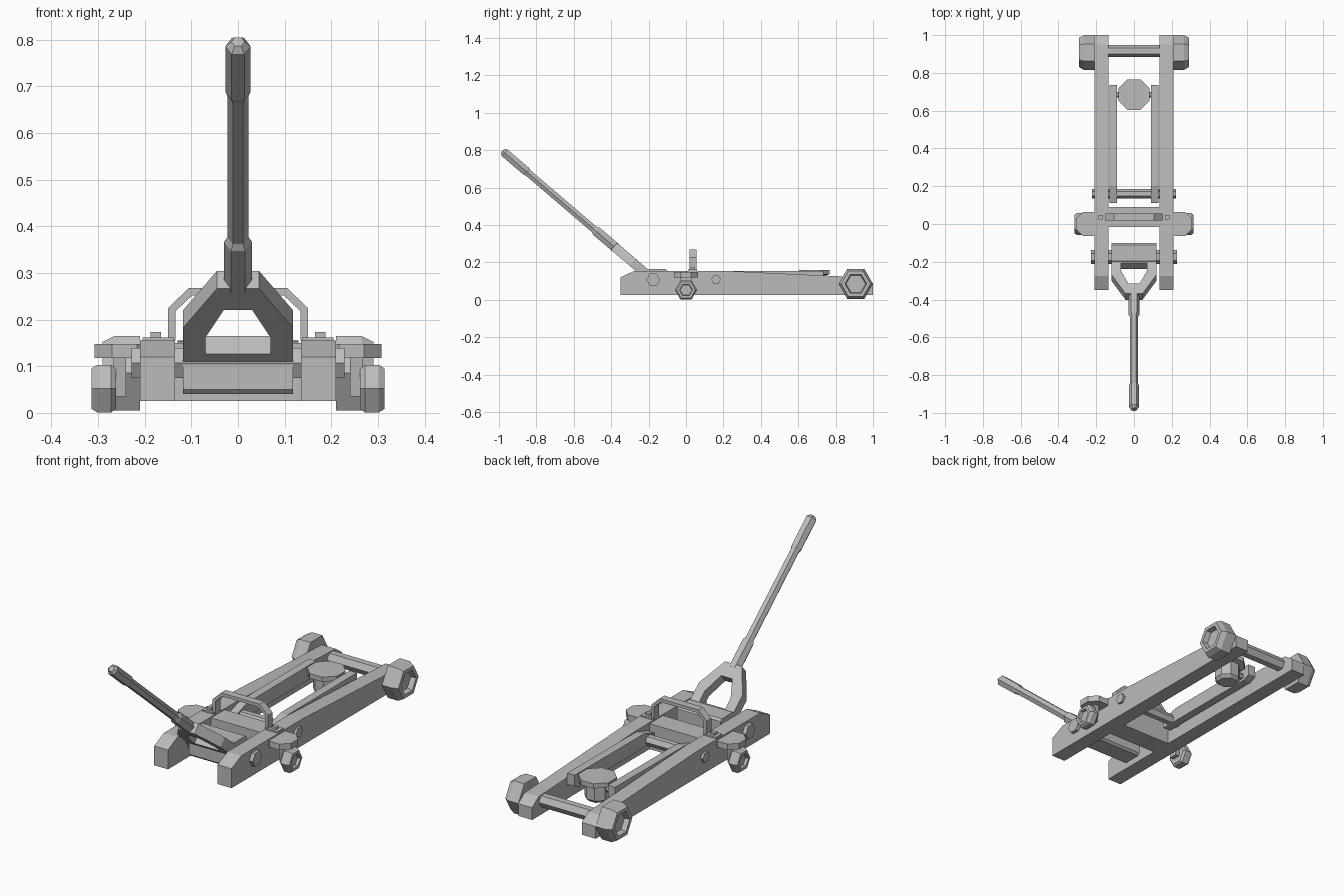
import bpy, bmesh, math
from mathutils import Vector

cube = bpy.data.objects.get("Cube")
if cube:
    bpy.data.objects.remove(cube, do_unlink=True)

steel = bpy.data.materials.new("grey steel")
steel.use_nodes = True
GREY = (0.5, 0.5, 0.5, 1)
steel.diffuse_color = GREY
steel.node_tree.nodes["Principled BSDF"].inputs["Base Color"].default_value = GREY

X, Y, Z = Vector((1, 0, 0)), Vector((0, 1, 0)), Vector((0, 0, 1))


def loft(name, rings, closed=False):
    """Skin a list of equal-sized point rings; cap the ends unless closed."""
    bm = bmesh.new()
    loops = [[bm.verts.new(p) for p in ring] for ring in rings]
    n = len(loops[0])
    pairs = list(zip(loops, loops[1:]))
    if closed:
        pairs.append((loops[-1], loops[0]))
    else:
        bm.faces.new(loops[0])
        bm.faces.new(loops[-1])
    for a, b in pairs:
        for i in range(n):
            j = (i + 1) % n
            bm.faces.new((a[i], a[j], b[j], b[i]))
    bmesh.ops.recalc_face_normals(bm, faces=bm.faces)
    mesh = bpy.data.meshes.new(name)
    bm.to_mesh(mesh)
    bm.free()
    mesh.materials.append(steel)
    ob = bpy.data.objects.new(name, mesh)
    bpy.context.collection.objects.link(ob)
    return ob


def prism(name, pts, e1, e2, e3, lo, hi):
    """Extrude a profile in the e1/e2 plane along e3."""
    return loft(name, [[e1 * a + e2 * b + e3 * d for a, b in pts] for d in (lo, hi)])


def turned(name, origin, axis, e1, stations, sides=6, phase=0.0):
    """Faceted turned part from (distance, radius) stations along an axis."""
    origin, e2 = Vector(origin), axis.cross(e1)
    rings = []
    for d, r in stations:
        angles = [phase + math.tau * i / sides for i in range(sides)]
        rings.append([origin + axis * d + (e1 * math.cos(t) + e2 * math.sin(t)) * r
                      for t in angles])
    return loft(name, rings)


def box(name, x, y, z):
    pts = [(x[0], y[0]), (x[1], y[0]), (x[1], y[1]), (x[0], y[1])]
    return prism(name, pts, X, Y, Z, *z)


RAIL = [(-.35, .025), (-.35, .12), (-.275, .155), (.2, .155), (.83, .125),
        (.95, .12), (1, .085), (1, .025)]
ARM = [(.11, .085), (.11, .125), (.2, .153), (.735, .155), (.735, .1), (.7, .085)]

# Parts on both sides
for s, side in ((1, "left"), (-1, "right")):
    out = X * s
    prism("side_rail_" + side, RAIL, Y, Z, out, .135, .21)
    prism("lift_arm_" + side, ARM, Y, Z, out, .09, .13)
    turned("saddle_pin_" + side, (0, .685, .11), out, Y, [(.05, .015), (.1, .015)])
    # Large rear wheel with a recessed hub
    turned("rear_wheel_" + side, (0, .908, .085), out, Y,
           [(.21, .092), (.265, .092), (.29, .078), (.29, .058), (.265, .052)])
    # Front caster: round plate, fork and small wheel
    turned("caster_plate_" + side, (s * .243, 0, .118), Z, X,
           [(0, .07), (.03, .07)], 8, math.pi / 8)
    prism("caster_fork_" + side, [(-.03, .12), (-.02, .035), (.02, .035), (.03, .12)],
          Y, Z, out, .24, .267)
    turned("caster_wheel_" + side, (0, 0, .052), out, Y,
           [(.262, .05), (.272, .059), (.302, .059), (.314, .05), (.314, .035), (.3, .032)])
    # Carry handle foot and bolt
    box("handle_foot_" + side, sorted((s * .138, s * .205)), (.012, .06), (.15, .162))
    box("foot_bolt_" + side, sorted((s * .165, s * .188)), (.025, .047), (.16, .173))

# Parts between the rails
box("cross_member", (-.136, .136), (-.015, .09), (.025, .15))
turned("rear_axle", (0, .915, .09), X, Y, [(-.22, .032), (.22, .032)])
turned("lift_pin", (0, .16, .108), X, Y, [(-.222, .026), (.222, .026)])
turned("yoke_pin", (0, -.175, .107), X, Y, [(-.228, .037), (.228, .037)])
turned("saddle", (0, .685, 0), Z, X,
       [(.045, .045), (.06, .06), (.13, .06), (.135, .088), (.158, .088)], 8, math.pi / 8)

# Carry handle arch
half = [(.15, .155), (.15, .225), (.105, .268)]
inner = [(.098, .252), (.134, .218), (.134, .155)]
left = [(-x, z) for x, z in half]
right_inner = [(-x, z) for x, z in inner]
arch = left + half[::-1] + inner[::-1] + right_inner
prism("carry_handle", arch, X, Z, Y, .018, .055)

# Yoke: pivot block with a tilted open frame
block = [(-.21, .05), (-.2, .04), (-.11, .04), (-.1, .05), (-.1, .155), (-.11, .165),
         (-.195, .165), (-.21, .15)]
prism("yoke_block", block, Y, Z, X, -.118, .118)
up = Vector((0, -.76, .65))
normal = Vector((0, .65, .76))
start = Vector((0, -.21, .136))


def frame_ring(pts, side):
    loop = pts + [(-x, d) for x, d in reversed(pts)]
    return [start + X * x + up * d + normal * side * .025 for x, d in loop]


outer, hole = [(.118, -.01), (.118, .1), (.045, .23)], [(.07, .015), (.07, .068), (.03, .16)]
loft("yoke_frame", [frame_ring(outer, -1), frame_ring(outer, 1),
                    frame_ring(hole, 1), frame_ring(hole, -1)], closed=True)

# Handle: socket, rod and grip with tapered ends
turned("handle", start + up * .215, up, X,
       [(0, .03), (.14, .03), (.155, .022), (.62, .022), (.635, .027),
        (.785, .027), (.8, .014)])
